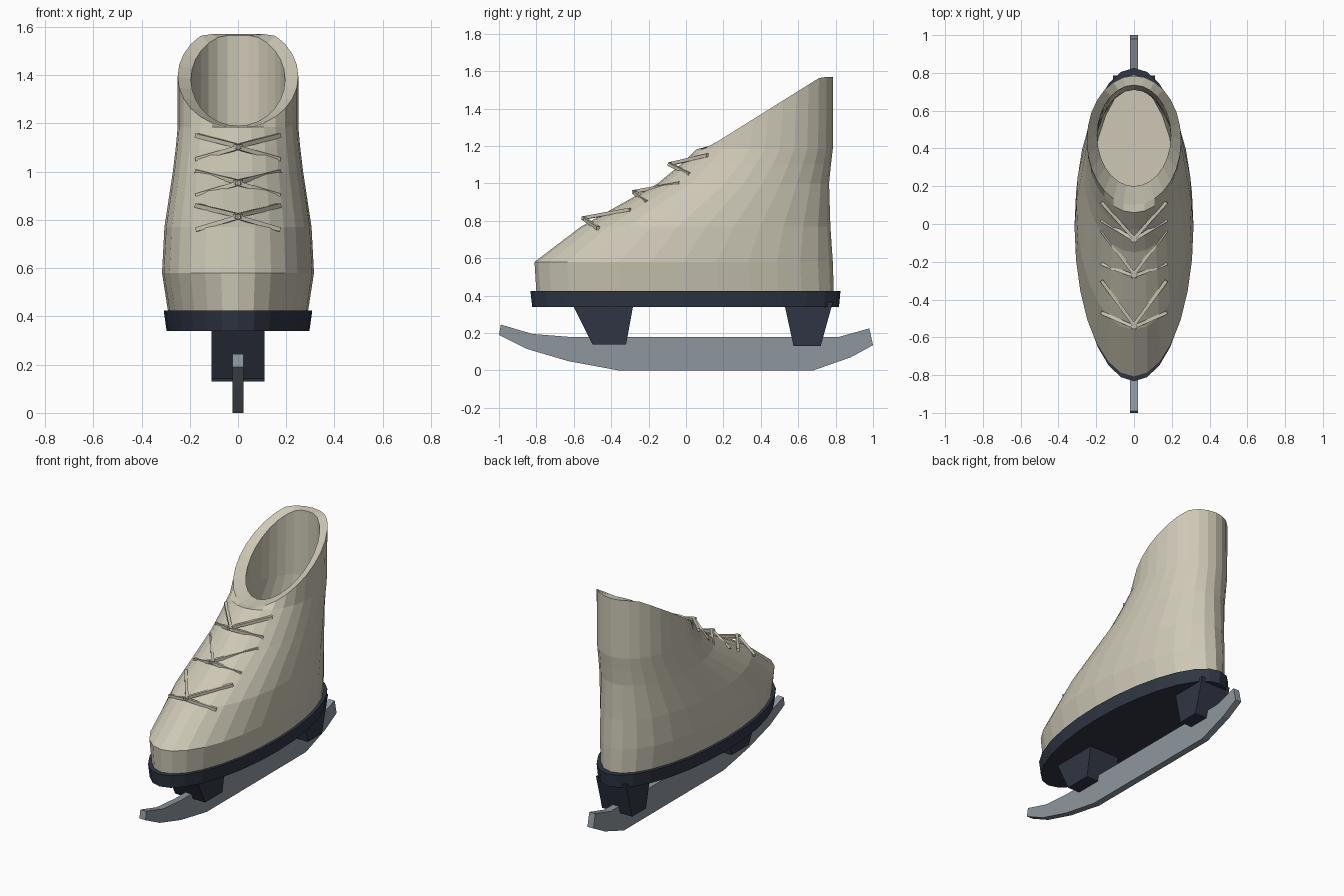
import bpy, bmesh, math
from mathutils import Vector

if "Cube" in bpy.data.objects:
    bpy.data.objects.remove(bpy.data.objects["Cube"])

SIDES = 28


def material(name, rgb):
    m = bpy.data.materials.new(name)
    m.diffuse_color = (*rgb, 1)
    m.use_nodes = True
    m.node_tree.nodes["Principled BSDF"].inputs["Base Color"].default_value = m.diffuse_color
    return m


CREAM = material("cream leather", (0.61, 0.575, 0.465))
NAVY = material("dark navy", (0.029, 0.036, 0.056))
STEEL = material("blade steel", (0.27, 0.31, 0.345))


def finish(bm, name, mat):
    bmesh.ops.recalc_face_normals(bm, faces=bm.faces[:])
    me = bpy.data.meshes.new(name)
    bm.to_mesh(me)
    bm.free()
    ob = bpy.data.objects.new(name, me)
    me.materials.append(mat)
    bpy.context.collection.objects.link(ob)
    return ob


def ring(y0, y1, hw, z):
    """Ellipse spanning y0..y1; z is a height or a function of y."""
    pts = []
    for i in range(SIDES):
        a = 2 * math.pi * i / SIDES
        y = (y0 + y1) / 2 - (y1 - y0) / 2 * math.cos(a)
        pts.append((hw * math.sin(a), y, z(y) if callable(z) else z))
    return pts


def loft(name, rings, mat):
    bm = bmesh.new()
    loops = [[bm.verts.new(p) for p in r] for r in rings]
    for a, b in zip(loops, loops[1:]):
        n = len(a)
        for i in range(n):
            j = (i + 1) % n
            bm.faces.new((a[i], a[j], b[j], b[i]))
    bm.faces.new(loops[0])
    bm.faces.new(loops[-1])
    return finish(bm, name, mat)


# Boot: outer shell up to the slanted rim, then down the inside to the insole
def outer_rim(y):
    return min(1.57, 1.2 + 0.625 * (y - 0.13))


def inner_rim(y):
    return min(1.565, 1.19 + 0.72 * (y - 0.2))


boot = [
    ring(-0.80, 0.790, 0.290, 0.42),
    ring(-0.81, 0.785, 0.315, 0.58),
    ring(-0.56, 0.772, 0.305, 0.77),
    ring(-0.15, 0.765, 0.270, 1.00),
    ring(-0.03, 0.775, 0.258, 1.10),
    ring(0.06, 0.785, 0.250, 1.185),
    ring(0.10, 0.785, 0.250, outer_rim),
    ring(0.20, 0.735, 0.195, inner_rim),
    ring(0.17, 0.730, 0.195, 1.14),
    ring(0.00, 0.710, 0.215, 1.00),
    ring(-0.42, 0.715, 0.250, 0.77),
    ring(-0.70, 0.730, 0.260, 0.58),
    ring(-0.70, 0.730, 0.240, 0.48),
]
loft("boot", boot, CREAM)

# Sole plate
loft("sole", [ring(-0.822, 0.818, 0.296, 0.34),
              ring(-0.832, 0.826, 0.308, 0.425)], NAVY)


# Side profiles extruded across x: blade and its two mounts
def slab(name, profile, hw, mat):
    return loft(name, [[(x, y, z) for y, z in profile] for x in (-hw, hw)], mat)


slab("blade", [(-0.99, 0.245), (-0.82, 0.195), (-0.63, 0.18), (0.82, 0.18),
               (0.98, 0.225), (1.0, 0.135), (0.88, 0.07), (0.68, 0.0),
               (-0.36, 0.0), (-0.63, 0.05), (-0.85, 0.115), (-1.0, 0.19)],
     0.022, STEEL)
slab("front_mount", [(-0.61, 0.36), (-0.5, 0.14), (-0.32, 0.14), (-0.28, 0.36)],
     0.11, NAVY)
slab("heel_mount", [(0.525, 0.36), (0.575, 0.13), (0.72, 0.13), (0.785, 0.365)],
     0.11, NAVY)


# Laces: each row has four square strands meeting at the centre
def strand(bm, a, b, r=0.009):
    a, b = Vector(a), Vector(b)
    d = (b - a).normalized()
    u = d.cross(Vector((0, 0, 1))).normalized() * r
    v = d.cross(u).normalized() * r
    ends = [[bm.verts.new(p + s) for s in (u + v, v - u, -u - v, u - v)]
            for p in (a, b)]
    for i in range(4):
        j = (i + 1) % 4
        bm.faces.new((ends[0][i], ends[0][j], ends[1][j], ends[1][i]))
    for e in ends:
        bm.faces.new(e)


rows = [("upper", (-0.09, 1.103), (0.115, 1.15), (0.02, 1.05)),
        ("middle", (-0.28, 0.955), (-0.035, 1.0), (-0.21, 0.9)),
        ("lower", (-0.55, 0.815), (-0.30, 0.86), (-0.47, 0.76))]
for label, centre, high, low in rows:
    bm = bmesh.new()
    for side in (-1, 1):
        for end in (high, low):
            strand(bm, (-0.012 * side, *centre), (0.172 * side, *end))
    finish(bm, label + "_lace", CREAM)
